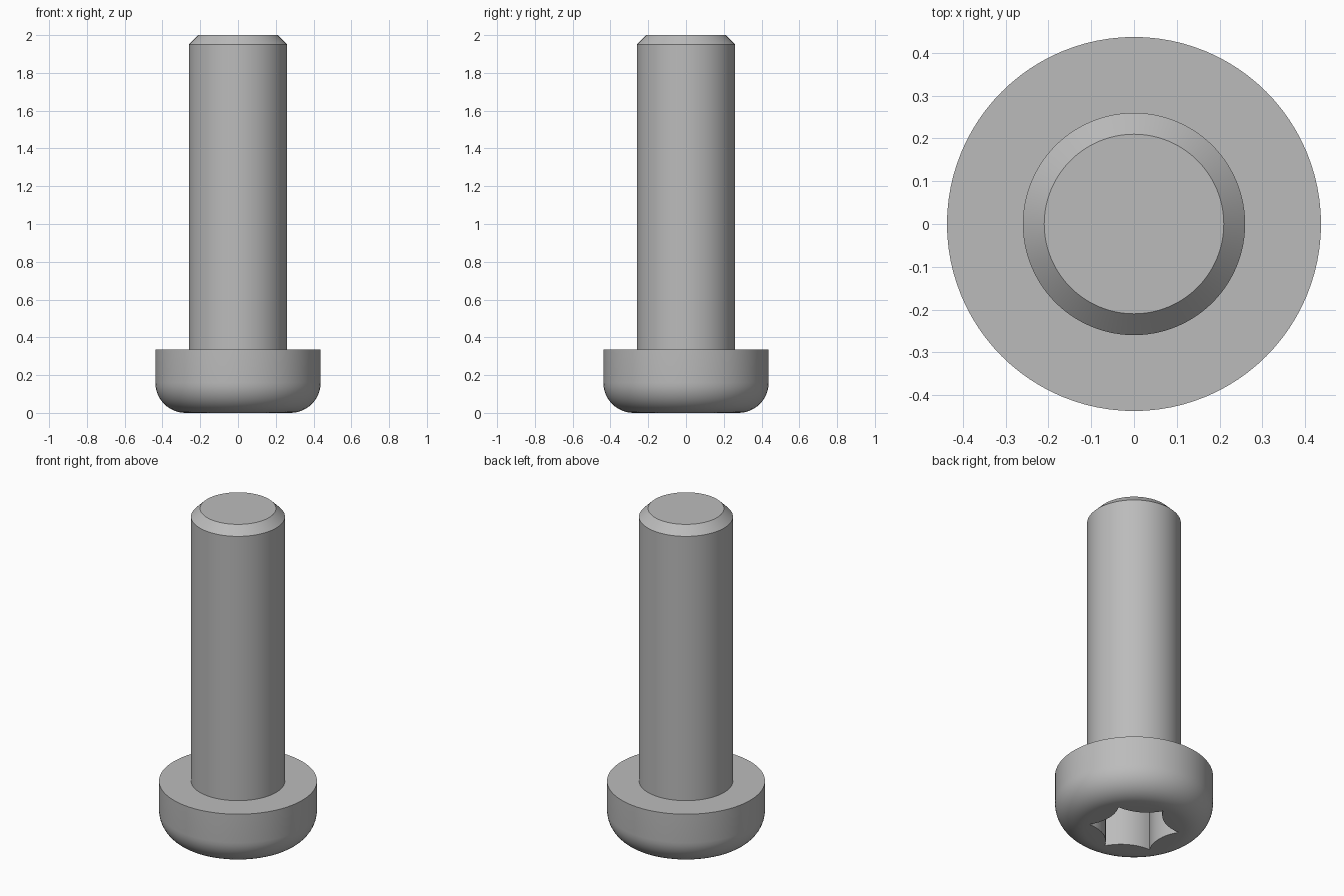
import bpy, bmesh, math

if "Cube" in bpy.data.objects:
    bpy.data.objects.remove(bpy.data.objects["Cube"])

SEGMENTS = 96
HEAD_R, HEAD_H, ROUND = 0.4375, 0.335, 0.16
SHAFT_R, TIP_R, CHAMFER_Z, TOP_Z = 0.26, 0.21, 1.95, 2.0
SOCKET_R, SOCKET_SAG, SOCKET_DEPTH = 0.25, 0.035, 0.25

steel = bpy.data.materials.new("steel_grey")
steel.diffuse_color = (0.5, 0.5, 0.5, 1)
steel.use_nodes = True
steel.node_tree.nodes["Principled BSDF"].inputs["Base Color"].default_value = steel.diffuse_color


def add_object(name, bm):
    bmesh.ops.recalc_face_normals(bm, faces=bm.faces)
    mesh = bpy.data.meshes.new(name)
    bm.to_mesh(mesh)
    bm.free()
    mesh.materials.append(steel)
    obj = bpy.data.objects.new(name, mesh)
    bpy.context.collection.objects.link(obj)
    return obj


def lathe(name, profile):
    """Revolve (radius, z) points around z and cap both ends."""
    bm = bmesh.new()
    rings = [[bm.verts.new((r * math.cos(math.tau * i / SEGMENTS),
                            r * math.sin(math.tau * i / SEGMENTS), z))
              for i in range(SEGMENTS)] for r, z in profile]
    for a, b in zip(rings, rings[1:]):
        for i in range(SEGMENTS):
            j = (i + 1) % SEGMENTS
            bm.faces.new((a[i], a[j], b[j], b[i]))
    bm.faces.new(rings[0])
    bm.faces.new(rings[-1])
    return add_object(name, bm)


# Rounded head, shaft and chamfered tip in one profile
rounding = [(HEAD_R - ROUND + ROUND * math.sin(t), ROUND - ROUND * math.cos(t))
            for t in (math.pi / 2 * k / 12 for k in range(13))]
screw = lathe("screw_body", rounding + [
    (HEAD_R, HEAD_H), (SHAFT_R, HEAD_H), (SHAFT_R, CHAMFER_Z), (TIP_R, TOP_Z)])

# Six-pointed socket cutter whose sides are arcs curving inwards
half = SOCKET_R / 2
apothem = SOCKET_R * math.cos(math.pi / 6)
arc_r = (half ** 2 + SOCKET_SAG ** 2) / (2 * SOCKET_SAG)
arc_centre = apothem - SOCKET_SAG + arc_r
spread = math.asin(half / arc_r)
outline = []
for side in range(6):
    turn = side * math.pi / 3
    for k in range(10):
        t = spread * (k / 5 - 1)
        u, v = arc_centre - arc_r * math.cos(t), arc_r * math.sin(t)
        outline.append((u * math.cos(turn) - v * math.sin(turn),
                        u * math.sin(turn) + v * math.cos(turn)))
bm = bmesh.new()
base = bm.faces.new([bm.verts.new((x, y, -0.1)) for x, y in outline])
top = bmesh.ops.extrude_face_region(bm, geom=[base])["geom"]
bmesh.ops.translate(bm, vec=(0, 0, 0.1 + SOCKET_DEPTH),
                    verts=[g for g in top if isinstance(g, bmesh.types.BMVert)])
cutter = add_object("socket_cutter", bm)
cutter.hide_render = True

# Cut the socket into the head, then shade
cut = screw.modifiers.new("socket", 'BOOLEAN')
cut.operation = 'DIFFERENCE'
cut.solver = 'EXACT'
cut.object = cutter
bpy.context.view_layer.objects.active = screw
screw.select_set(True)
bpy.ops.object.modifier_apply(modifier=cut.name)
bpy.data.objects.remove(cutter)
bpy.ops.object.shade_smooth_by_angle(angle=math.radians(30))
